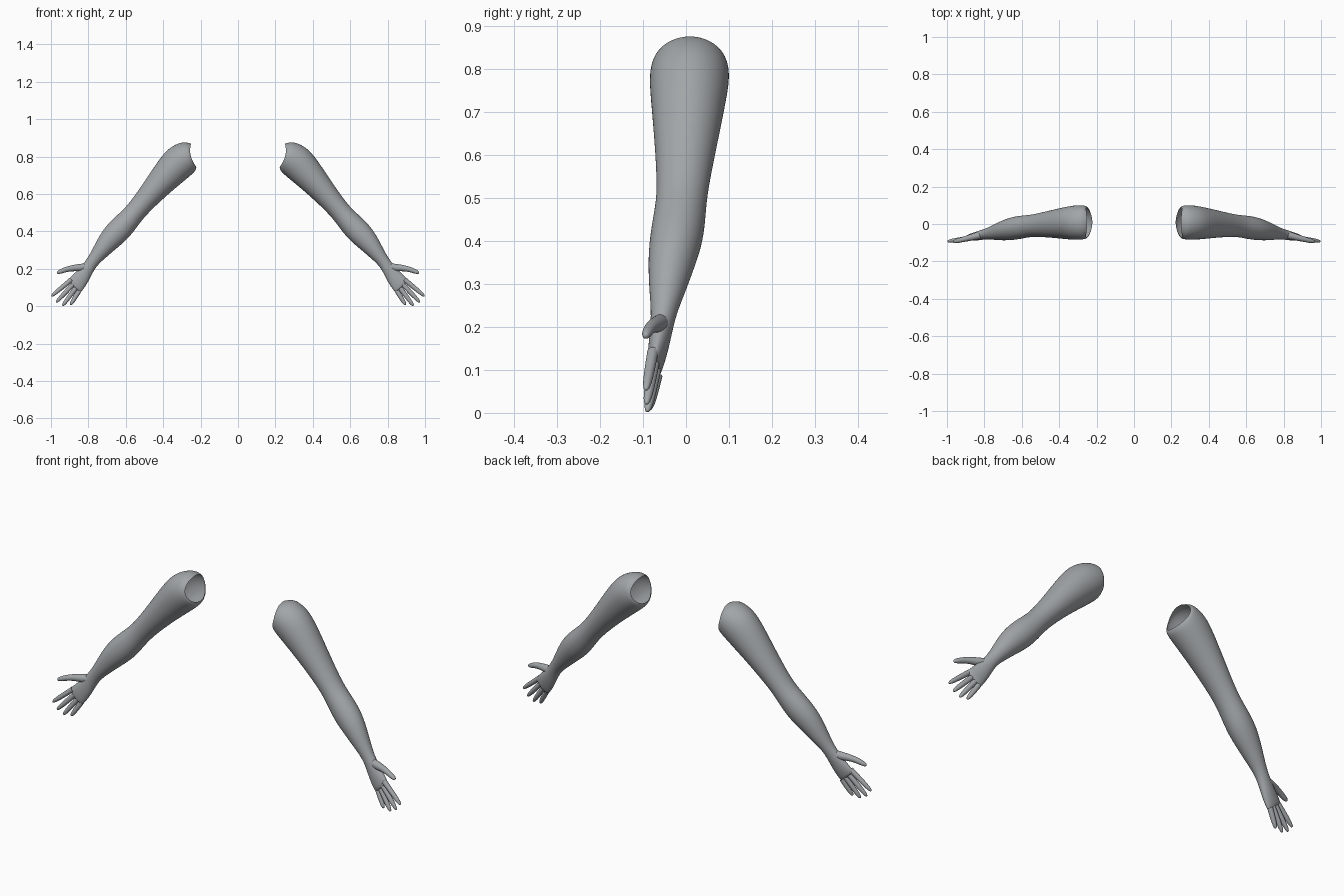
import bpy, bmesh, math
from mathutils import Vector

cube = bpy.data.objects.get("Cube")
if cube:
    bpy.data.objects.remove(cube, do_unlink=True)

skin = bpy.data.materials.new("soft_grey")
skin.use_nodes = True
colour = (0.36, 0.38, 0.39, 1)
skin.diffuse_color = colour
skin.node_tree.nodes["Principled BSDF"].inputs["Base Color"].default_value = colour


def loft(name, sections, sides, bulge=0):
    """Skin elliptical rings. Each section: upper (x, z), lower (x, z), front y, back y."""
    bm = bmesh.new()
    grow = 3 / (2 + math.cos(math.tau / sides))   # offsets the smoothing shrinkage
    rings = []
    for i, (upper, lower, front, back) in enumerate(sections):
        top = Vector((upper[0], 0, upper[1]))
        low = Vector((lower[0], 0, lower[1]))
        mid = (top + low) / 2 + Vector((0, (front + back) / 2, 0))
        across = (top - low) / 2 * grow
        depth = Vector((0, (back - front) / 2 * grow, 0))
        ring = []
        for k in range(sides):
            a = math.tau * k / sides
            p = mid + across * math.cos(a) + depth * math.sin(a)
            if i == 0:
                p.x += bulge * math.sin(a) ** 2
            ring.append(bm.verts.new(p))
        rings.append(ring)
    for r, s in zip(rings, rings[1:]):
        for k in range(sides):
            n = (k + 1) % sides
            bm.faces.new((r[k], r[n], s[n], s[k]))
    bm.faces.new(rings[-1])
    bmesh.ops.recalc_face_normals(bm, faces=bm.faces)
    mesh = bpy.data.meshes.new(name)
    bm.to_mesh(mesh)
    bm.free()
    mesh.materials.append(skin)
    for f in mesh.polygons:
        f.use_smooth = True
    obj = bpy.data.objects.new(name, mesh)
    bpy.context.collection.objects.link(obj)
    obj.modifiers.new("mirror", 'MIRROR').use_mirror_merge = False
    sub = obj.modifiers.new("smooth", 'SUBSURF')
    sub.levels = sub.render_levels = 2
    return obj


def digit(name, path, radii):
    """Round finger along a path of (x, y, z) points."""
    pts = [Vector(p) for p in path]
    sections = []
    for i, (p, r) in enumerate(zip(pts, radii)):
        d = pts[min(i + 1, len(pts) - 1)] - pts[max(i - 1, 0)]
        u = Vector((-d.z, 0, d.x)).normalized() * r
        sections.append(((p.x + u.x, p.z + u.z), (p.x - u.x, p.z - u.z), p.y - r, p.y + r))
    loft(name, sections, 10)


# Arm from the open shoulder rim down to the knuckles
loft("arm_and_palm", [
    ((.250, .868), (.222, .745), -.070, .088),
    ((.290, .882), (.225, .728), -.080, .098),
    ((.350, .858), (.243, .708), -.085, .101),
    ((.402, .815), (.280, .677), -.083, .096),
    ((.490, .680), (.385, .590), -.073, .074),
    ((.580, .550), (.495, .485), -.066, .050),
    ((.627, .503), (.538, .427), -.074, .046),
    ((.692, .445), (.588, .360), -.085, .040),
    ((.737, .385), (.655, .305), -.088, .020),
    ((.775, .310), (.715, .253), -.085, -.003),
    ((.810, .245), (.765, .208), -.080, -.025),
    ((.862, .187), (.798, .133), -.087, -.038),
    ((.908, .143), (.836, .077), -.091, -.054),
    ((.906, .130), (.848, .075), -.086, -.062),
], 16, bulge=.018)

# Four fingers fanning out of the palm: base and tip
fingers = {
    "index_finger": ((.890, -.077, .143), (.998, -.093, .053)),
    "middle_finger": ((.880, -.074, .119), (.973, -.092, .020)),
    "ring_finger": ((.866, -.071, .099), (.938, -.090, .002)),
    "little_finger": ((.848, -.068, .085), (.896, -.086, .006)),
}
for name, (base, tip) in fingers.items():
    a, b = Vector(base), Vector(tip)
    path = [a.lerp(b, t) for t in (0, .3, .65, .9, 1)]
    digit(name, path, (.013, .0125, .0115, .009, .004))

# Thumb reaching forward and outward from the wrist
digit("thumb", [(.795, -.055, .215), (.835, -.062, .206), (.875, -.072, .205),
                (.915, -.083, .198), (.945, -.090, .187), (.962, -.093, .180),
                (.968, -.094, .177)],
      (.018, .021, .017, .014, .0125, .009, .004))
